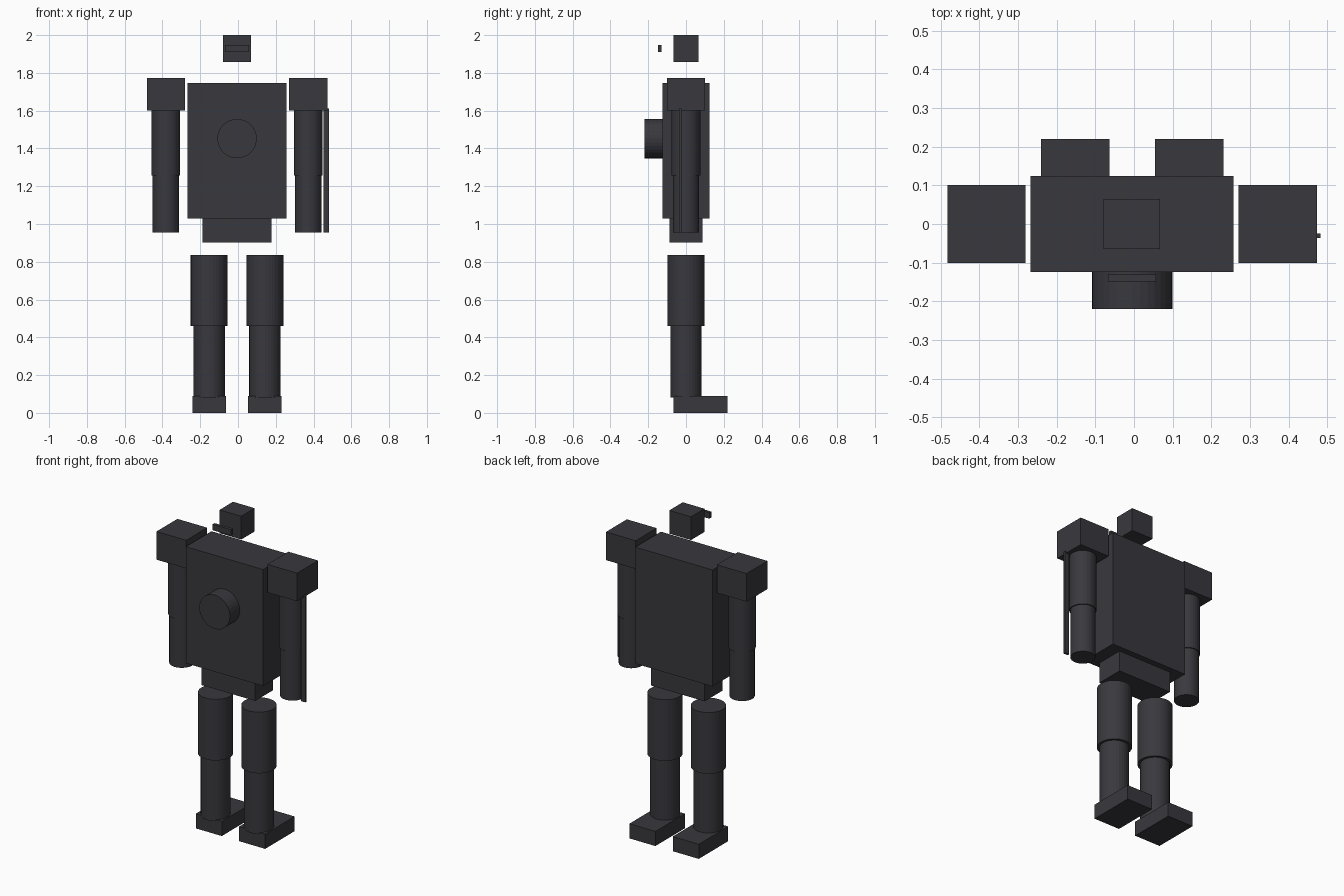
import bpy
from math import pi

if "Cube" in bpy.data.objects:
    bpy.data.objects.remove(bpy.data.objects["Cube"])

CX = -0.005  # body midline (the side blade shifts the overall centre)

dark = bpy.data.materials.new("dark_armour")
dark.diffuse_color = (0.04, 0.04, 0.048, 1)
dark.use_nodes = True
dark.node_tree.nodes["Principled BSDF"].inputs["Base Color"].default_value = dark.diffuse_color


def finish(name):
    ob = bpy.context.object
    ob.name = name
    ob.data.materials.append(dark)
    return ob


def box(name, x, y, z):
    """Box from (min, max) ranges on each axis."""
    bpy.ops.mesh.primitive_cube_add(size=1, location=[sum(r) / 2 for r in (x, y, z)])
    ob = finish(name)
    ob.scale = [r[1] - r[0] for r in (x, y, z)]
    bpy.ops.object.transform_apply(location=False, rotation=False, scale=True)
    return ob


def span(c, width):
    return (c - width / 2, c + width / 2)


def cylinder(name, radius, depth, loc, rot=(0, 0, 0)):
    bpy.ops.mesh.primitive_cylinder_add(vertices=32, radius=radius, depth=depth,
                                        location=loc, rotation=rot)
    return finish(name)


def limb(name, x, radius, z0, z1):
    return cylinder(name, radius, z1 - z0, (x, 0, (z0 + z1) / 2))


# Head and floating visor
box("head", span(CX - 0.001, 0.147), span(0, 0.13), (1.857, 2.0))
box("visor", span(CX, 0.125), (-0.149, -0.131), (1.91, 1.947))

# Trunk
box("torso", span(CX, 0.525), span(0, 0.248), (1.03, 1.746))
box("pelvis", span(CX, 0.366), span(0, 0.174), (0.903, 1.03))
cylinder("chest_disc", 0.104, 0.098, (CX, -0.171, 1.452), (pi / 2, 0, 0))

# Arms and legs on both sides
for side, s in (("left", -1), ("right", 1)):
    ax, lx = CX + s * 0.377, CX + s * 0.1475
    box(side + "_shoulder", span(ax, 0.202), span(0, 0.203), (1.6, 1.773))
    limb(side + "_upper_arm", ax, 0.076, 1.257, 1.6)
    limb(side + "_forearm", ax, 0.07, 0.956, 1.257)
    limb(side + "_thigh", lx, 0.098, 0.461, 0.837)
    limb(side + "_shin", lx, 0.083, 0.082, 0.461)
    box(side + "_foot", span(lx, 0.177), (-0.066, 0.22), (0, 0.09))

# Thin blade beside the right arm
box("arm_blade", (0.452, 0.483), (-0.036, -0.024), (0.956, 1.611))
